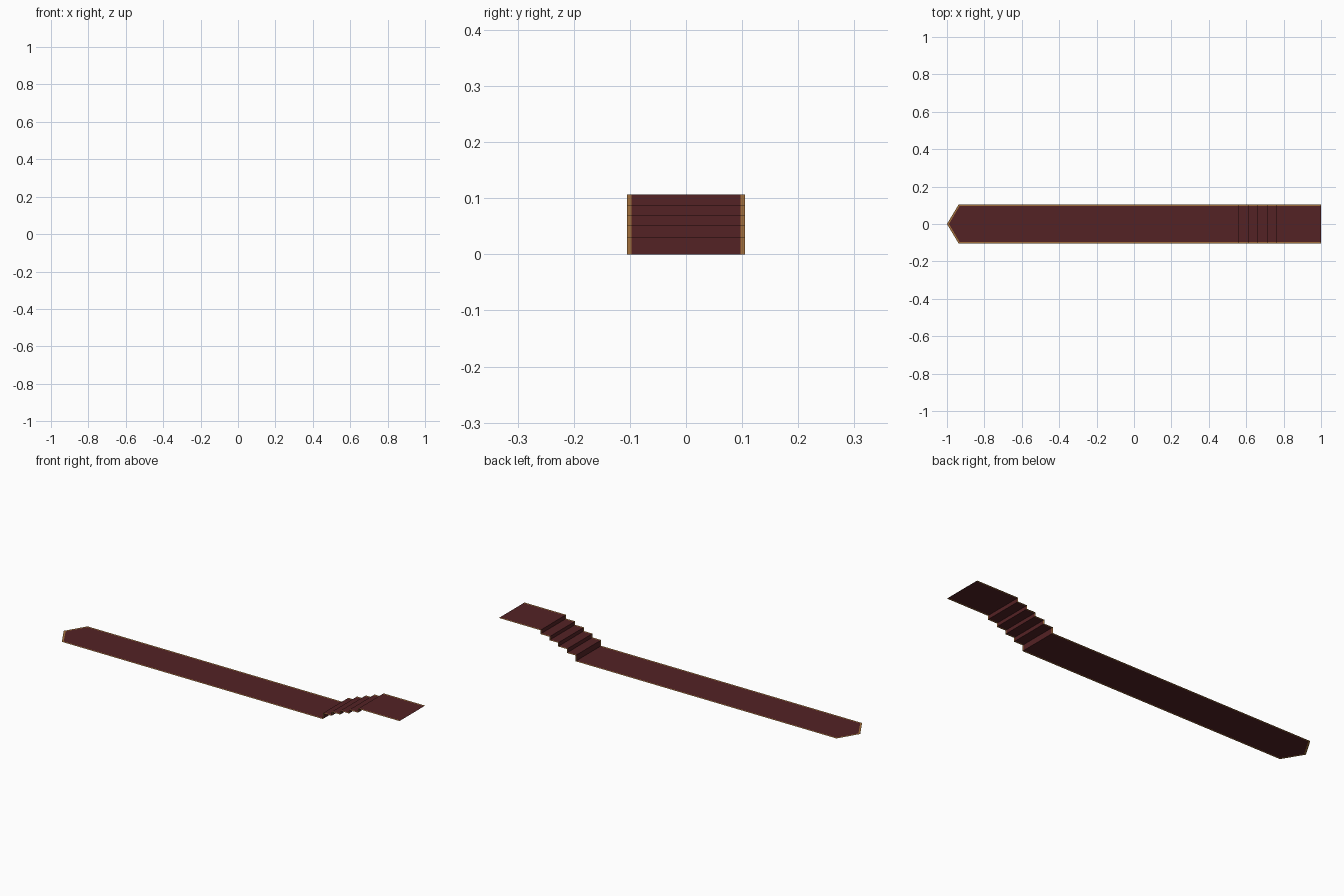
import bpy, bmesh

if "Cube" in bpy.data.objects:
    bpy.data.objects.remove(bpy.data.objects["Cube"])

def material(name, rgb):
    m = bpy.data.materials.new(name)
    m.diffuse_color = (*rgb, 1)
    m.use_nodes = True
    m.node_tree.nodes["Principled BSDF"].inputs["Base Color"].default_value = m.diffuse_color
    return m

red = material("carpet red", (0.088, 0.016, 0.018))
gold = material("gold trim", (0.36, 0.16, 0.045))

# Side profile: long floor run, five risers, upper landing
run = [0.56, 0.61, 0.66, 0.71, 0.762]
heights = [0.0, 0.03, 0.05, 0.069, 0.087, 0.107]
profile = []
for i, x in enumerate(run):
    profile += [(x, heights[i]), (x, heights[i + 1])]
profile.append((1.0, heights[-1]))

W = 0.105       # half width
IN = 0.097      # half width inside the trim
TIP, SHOULDER = -1.0, -0.937
TIP_IN, SHOULDER_IN = -0.989, -0.932

def sheet(name, mat, polys):
    bm = bmesh.new()
    for p in polys:
        bm.faces.new([bm.verts.new(v) for v in p])
    bmesh.ops.remove_doubles(bm, verts=bm.verts, dist=1e-5)
    me = bpy.data.meshes.new(name)
    bm.to_mesh(me)
    bm.free()
    me.materials.append(mat)
    ob = bpy.data.objects.new(name, me)
    bpy.context.collection.objects.link(ob)

def strip(y0, y1):
    """Faces following the stair profile between two widths."""
    return [[(xa, y0, za), (xb, y0, zb), (xb, y1, zb), (xa, y1, za)]
            for (xa, za), (xb, zb) in zip(profile, profile[1:])]

x0 = run[0]
# Red runner with pointed end
sheet("carpet_runner", red, [[(x0, -IN, 0), (x0, IN, 0), (SHOULDER_IN, IN, 0),
                              (TIP_IN, 0, 0), (SHOULDER_IN, -IN, 0)]] + strip(-IN, IN))

# Gold trim along each side and around the point
for side, s in (("front", -1), ("back", 1)):
    polys = [[(SHOULDER, s * W, 0), (x0, s * W, 0), (x0, s * IN, 0), (SHOULDER_IN, s * IN, 0)],
             [(TIP, 0, 0), (SHOULDER, s * W, 0), (SHOULDER_IN, s * IN, 0), (TIP_IN, 0, 0)]]
    polys += strip(min(s * IN, s * W), max(s * IN, s * W))
    if s > 0:   # keep trim facing upward on both sides
        polys[:2] = [p[::-1] for p in polys[:2]]
    sheet(side + "_trim", gold, polys)
